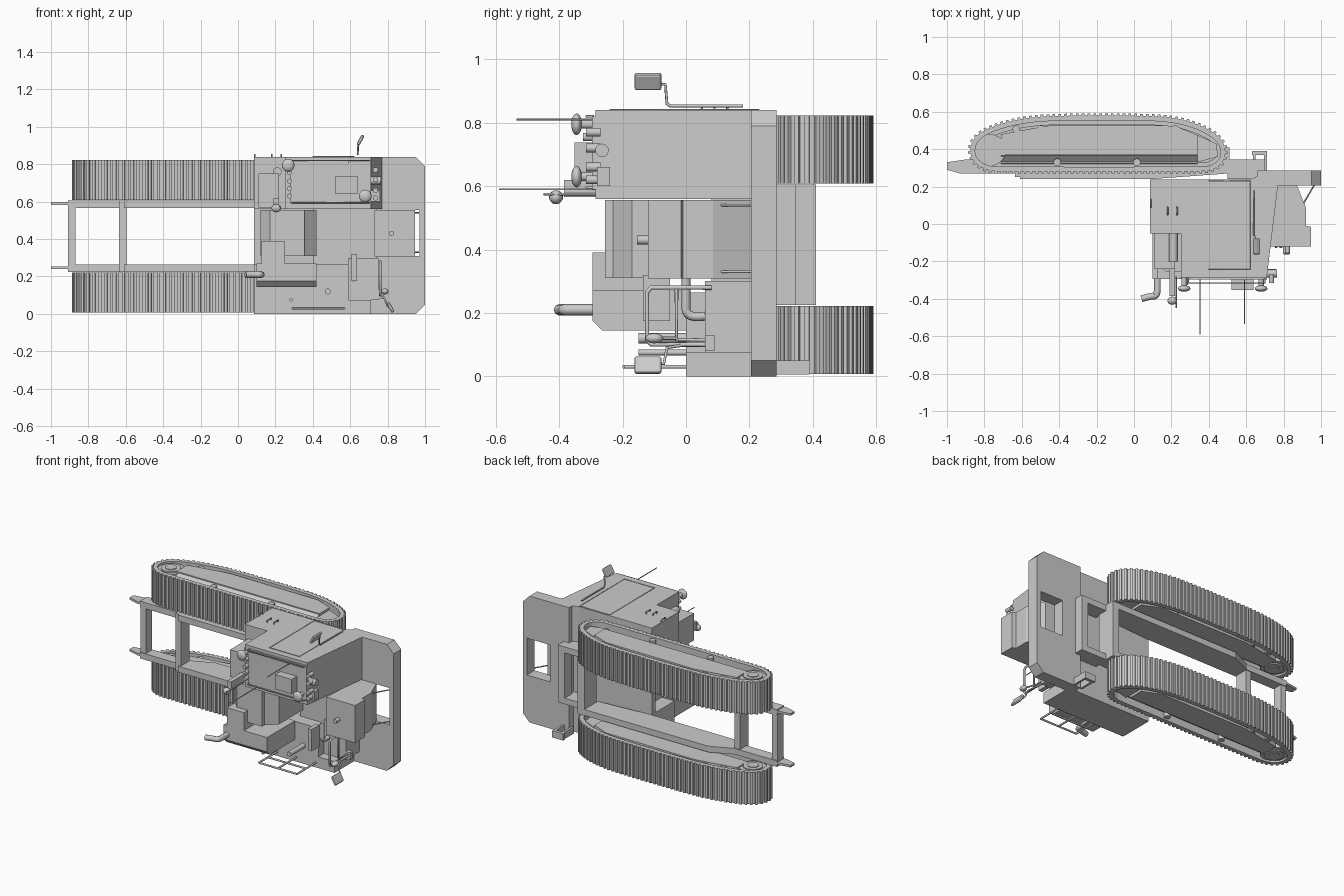
import bpy, bmesh, math
from mathutils import Vector

if "Cube" in bpy.data.objects:
    bpy.data.objects.remove(bpy.data.objects["Cube"])

def make(name, bm):
    bmesh.ops.recalc_face_normals(bm, faces=bm.faces)
    me = bpy.data.meshes.new(name)
    bm.to_mesh(me); bm.free()
    ob = bpy.data.objects.new(name, me)
    bpy.context.collection.objects.link(ob)
    return ob

def add_prism(bm, pts, lo, hi, axis='z'):
    # extrude a profile: axis z -> (x,y), axis y -> (x,z), axis x -> (y,z)
    put = {'z': lambda a, b, c: (a, b, c), 'y': lambda a, b, c: (a, c, b), 'x': lambda a, b, c: (c, a, b)}[axis]
    v0 = [bm.verts.new(put(a, b, lo)) for a, b in pts]
    v1 = [bm.verts.new(put(a, b, hi)) for a, b in pts]
    n = len(pts)
    bm.faces.new(v0); bm.faces.new(v1)
    for i in range(n):
        bm.faces.new((v0[i], v0[(i+1) % n], v1[(i+1) % n], v1[i]))

def prism(name, pts, lo, hi, axis='z'):
    bm = bmesh.new()
    add_prism(bm, pts, lo, hi, axis)
    return make(name, bm)

def box(name, x, y, z):
    return prism(name, [(x[0], y[0]), (x[1], y[0]), (x[1], y[1]), (x[0], y[1])], z[0], z[1])

def cyl(name, p, q, r, n=20):
    p, q = Vector(p), Vector(q)
    bm = bmesh.new()
    bmesh.ops.create_cone(bm, cap_ends=True, segments=n, radius1=r, radius2=r, depth=(q-p).length)
    rot = (q-p).to_track_quat('Z', 'Y')
    for v in bm.verts:
        v.co = rot @ v.co + (p+q)/2
    for f in bm.faces:
        f.smooth = len(f.verts) == 4
    return make(name, bm)

def ball(name, c, s):
    bm = bmesh.new()
    bmesh.ops.create_uvsphere(bm, u_segments=16, v_segments=10, radius=1)
    for v in bm.verts:
        v.co = Vector((v.co[i]*s[i] + c[i] for i in range(3)))
    for f in bm.faces:
        f.smooth = True
    return make(name, bm)

def tube(name, pts, r, smooth=False, cyclic=False):
    cu = bpy.data.curves.new(name, 'CURVE')
    cu.dimensions, cu.bevel_depth, cu.bevel_resolution, cu.use_fill_caps = '3D', r, 2, True
    sp = cu.splines.new('NURBS' if smooth else 'POLY')
    sp.points.add(len(pts)-1)
    for s, p in zip(sp.points, pts):
        s.co = (*p, 1)
    sp.use_cyclic_u = cyclic
    if smooth:
        sp.use_endpoint_u, sp.order_u = True, 3
    ob = bpy.data.objects.new(name, cu)
    bpy.context.collection.objects.link(ob)

# track outline: rounded, then resampled evenly
path = [Vector(p) for p in [(-.7, .28), (-.8, .285), (-.88, .35), (-.87, .455), (-.77, .52), (-.6, .565), (-.42, .58),
        (.08, .58), (.24, .565), (.38, .52), (.48, .45), (.495, .35), (.43, .285), (.33, .28)]]
for _ in range(2):
    path = [a.lerp(b, t) for a, b in zip(path, path[1:]+path[:1]) for t in (.25, .75)]

def resample(pts, n):
    segs = [(a, b, (b-a).length) for a, b in zip(pts, pts[1:]+pts[:1])]
    step, out, d = sum(s[2] for s in segs)/n, [], 0
    for a, b, l in segs:
        while d < l and len(out) < n:
            out.append((a.lerp(b, d/l), (b-a).normalized()))
            d += step
        d -= l
    return out

ring = resample(path, 96)
outward = [(p, t, Vector((-t.y, t.x))) for p, t in ring]
c = Vector((-.2, .42))
outward = [(p, t, n if n.dot(p-c) > 0 else -n) for p, t, n in outward]

for side, z0, z1 in (("lower", .008, .222), ("upper", .608, .822)):
    # belt and cleats
    bm = bmesh.new()
    rows = [[bm.verts.new((*(p+n*o), z)) for p, t, n in outward] for o, z in ((0, z0), (0, z1), (-.026, z1), (-.026, z0))]
    for k in range(4):
        a, b = rows[k], rows[(k+1) % 4]
        for i in range(96):
            j = (i+1) % 96
            bm.faces.new((a[i], a[j], b[j], b[i]))
    for p, t, n in outward:
        add_prism(bm, [p-t*.008-n*.004, p+t*.008-n*.004, p+t*.007+n*.011, p-t*.007+n*.011], z0, z1)
    make(side + "_track_belt", bm)
    prism(side + "_track_core", [p-n*.045 for p, t, n in outward], z0+.035, z1-.035)
    prism(side + "_track_inner_guide", [p-n*.025 for p, t, n in outward], z0+.05, z1-.05)
    # side frame with a sloped lower edge
    top = [(-.71, .48), (-.55, .51), (-.43, .53), (.22, .525), (.34, .475)]
    prism(side + "_track_frame", top + [(.34, .37), (-.71, .37)], z0+.004, z1-.004)
    zc = (z0+z1)/2
    prism(side + "_track_frame_skirt", [(.365, z0+.008), (.365, z1-.008), (.32, zc+.06), (.32, zc-.06)], -.71, .34, 'x')
    prism(side + "_drive_guard", [(.34, .475), (.44, .43), (.45, .36), (.34, .33)], z0+.02, z1-.02)
    for r, d in ((.085, .012), (.06, .004), (.035, 0)):
        cyl(side + "_idler_wheel", (-.77, .395, z0+d), (-.77, .395, z1-d), r, 28)
    for x in (-.63, -.5, -.37, -.2, -.05, .1, .22):
        cyl(side + "_carrier_roller", (x, .508, z0+.01), (x, .508, z1-.01), .02, 14)
    for x in (-.41, .015):
        cyl(side + "_bottom_roller", (x, .33, z0+.006), (x, .33, z1-.006), .02, 14)

# chassis rails
for side, za, zb, pa in (("lower", .225, .265, .24), ("upper", .565, .605, .583)):
    prism(side + "_rail", [(-.91, .27), (-.61, .27), (-.61, .24), (.09, .24), (.5, .27), (.5, .41), (-.45, .41), (-.6, .345), (-.91, .345)], za, zb)
    prism(side + "_rail_prong", [(-1, .29), (-.93, .27), (-.85, .27), (-.85, .345), (-.9, .345), (-1, .33)], pa, pa+.014)
    box(side + "_rear_rail", (.5, .70), (.24, .345), (za, zb))
for x0, x1, y0, y1 in ((-.91, -.87, .275, .34), (-.635, -.595, .25, .34), (.46, .51, .28, .41), (.65, .70, .27, .345)):
    box("crossmember", (x0, x1), (y0, y1), (.225, .605))
box("step_bracket", (.63, .71), (.37, .39), (.005, .05))
for x in (.635, .695):
    box("step_bracket_arm", (x, x+.015), (.27, .38), (.005, .05))

# rear slab with window, built as a frame
prism("slab_lower", [(.66, 0), (.95, 0), (1, .05), (1, .31), (.66, .31)], .205, .285, 'y')
prism("slab_upper", [(.66, .555), (1, .555), (1, .79), (.95, .84), (.66, .84)], .205, .285, 'y')
box("slab_inner_edge", (.66, .80), (.205, .285), (.31, .555))
box("slab_outer_edge", (.97, 1), (.205, .285), (.31, .555))

# platform and lower deck
box("platform", (.085, .66), (.2, .238), (0, .84))
box("lower_deck", (.085, .59), (0, .21), (0, .265))
box("lower_deck_step", (.59, .75), (.06, .21), (.075, .3))
box("lower_deck_sill", (.59, .71), (0, .21), (0, .075))
box("middle_deck", (.40, .74), (.08, .21), (.265, .565))

# cab
prism("cab", [(.25, -.285), (.71, -.285), (.77, .21), (.77, .285), (.72, .285), (.62, .237), (.085, .237), (.085, -.05), (.25, -.05)], .56, .84)
tube("cab_door_seam", [(.40, -.24, .84), (.62, -.24, .84), (.62, .23, .84), (.40, .23, .84)], .003, cyclic=True)
for x, y in ((.18, .05), (.23, .05), (.09, .09)):
    tube("cab_handle", [(x, y, .84), (x, y, .852), (x, y+.04, .852), (x, y+.04, .84)], .004)
box("cab_front_box", (.11, .22), (-.24, -.04), (.57, .75))
cyl("cab_filter", (.21, -.2, .76), (.21, -.05, .76), .024)
box("roof_panel", (.28, .71), (-.297, -.28), (.59, .82))
box("roof_vent", (.52, .64), (-.352, -.28), (.64, .737))
cyl("cab_side_lamp", (.70, -.265, .713), (.765, -.265, .713), .021)
box("cab_side_box", (.70, .76), (-.28, -.24), (.60, .66))
for z in (.595, .82):
    tube("roof_rail", [(.29, -.29, z), (.29, -.315, z), (.70, -.315, z), (.70, -.29, z)], .004)
# roof beacons, lamps and aerials
for x, z in ((.268, .795), (.68, .63)):
    cyl("beacon_stem", (x, -.28, z), (x, -.335, z), .014)
    ball("beacon", (x, -.345, z), (.034, .017, .034))
for z in (.63, .67, .71, .755):
    cyl("roof_lamp", (.275, -.28, z), (.275, -.325, z), .013, 14)
for z in (.62, .66, .72, .77):
    cyl("front_lamp", (.735, -.27, z), (.735, -.315, z), .014, 14)
for x, y, z in ((.352, -.59, .59), (.59, -.535, .81)):
    tube("aerial", [(x, -.28, z), (x, y, z)], .003)
box("work_lamp_arm", (.19, .22), (-.385, -.24), (.565, .62))
ball("work_lamp", (.205, -.41, .565), (.026, .022, .022))
tube("work_lamp_bar", [(.225, -.28, .575), (.225, -.45, .575)], .004)

# hoods
prism("engine_hood", [(.12, .21), (.12, -.2), (.17, -.255), (.355, -.255), (.355, -.23), (.42, -.17), (.42, .21)], .31, .556)
box("hood_front_panel", (.125, .25), (-.295, -.05), (.2, .39))
prism("lower_hood", [(-.155, .145), (-.265, .145), (-.295, .175), (-.295, .27), (0, .27), (0, .145)], .10, .42, 'x')
prism("rear_hood", [(.76, .21), (.87, .21), (.92, .085), (.92, -.01), (.945, -.015), (.945, -.12), (.73, -.12)], .308, .556)
cyl("rear_hood_cap", (.82, -.11, .43), (.82, -.155, .43), .014)
for z in (.33, .54):
    tube("slab_strut", [(.9, .1, z), (.965, .21, z)], .004)

# exhaust
cyl("exhaust_collar", (.17, -.22, .21), (.1, -.22, .21), .025)
tube("exhaust_pipe", [(.125, -.22, .21), (.125, -.3, .21), (.125, -.385, .21), (.09, -.385, .21), (.04, -.4, .21)], .018, True)

# operator station
box("seat_back", (.608, .636), (-.135, -.05), (.175, .32))
tube("deck_hose", [(.62, .06, .19), (.62, 0, .18), (.62, 0, .25), (.62, 0, .31)], .014, True)
cyl("deck_post", (.48, 0, .12), (.48, -.15, .12), .016)
cyl("deck_lever", (.285, 0, .075), (.285, -.15, .075), .009)

# handrails
for y in (-.195, -.1):
    tube("side_rail", [(.29, y, .03), (.57, y, .03)], .006)
for x in (.29, .43, .57):
    tube("side_rail_post", [(x, .01, .03), (x, -.195, .03)], .006)
tube("step_rail", [(.76, .08, .28), (.76, -.11, .28), (.76, -.123, .265), (.76, -.123, .115), (.76, -.11, .1), (.76, .07, .1)], .007)
tube("step_rail_inner", [(.76, -.03, .28), (.76, -.03, .115), (.76, .07, .115)], .006)
box("rail_foot", (.74, .78), (.06, .09), (.08, .13))

# mirrors
def mirror(name, c, sy, sz, tilt):
    ob = box(name, (-.009, .009), (-sy, sy), (-sz, sz))
    ob.location, ob.rotation_euler = c, (0, tilt, 0)
    m = ob.modifiers.new("round", 'BEVEL')
    m.width, m.segments = .008, 2
mirror("upper_mirror", (.655, -.12, .93), .043, .03, .5)
tube("upper_mirror_arm", [(.64, .18, .853), (.64, -.05, .853), (.64, -.06, .86), (.645, -.065, .92), (.65, -.12, .93)], .005)
mirror("lower_mirror", (.815, -.12, .035), .043, .03, -.5)
tube("lower_mirror_arm", [(.76, .0, .1), (.78, -.06, .09), (.8, -.07, .04), (.81, -.12, .035)], .005)
ball("round_mirror", (.785, -.1, .12), (.02, .028, .016))
tube("round_mirror_arm", [(.76, -.03, .12), (.785, -.1, .12)], .005)
